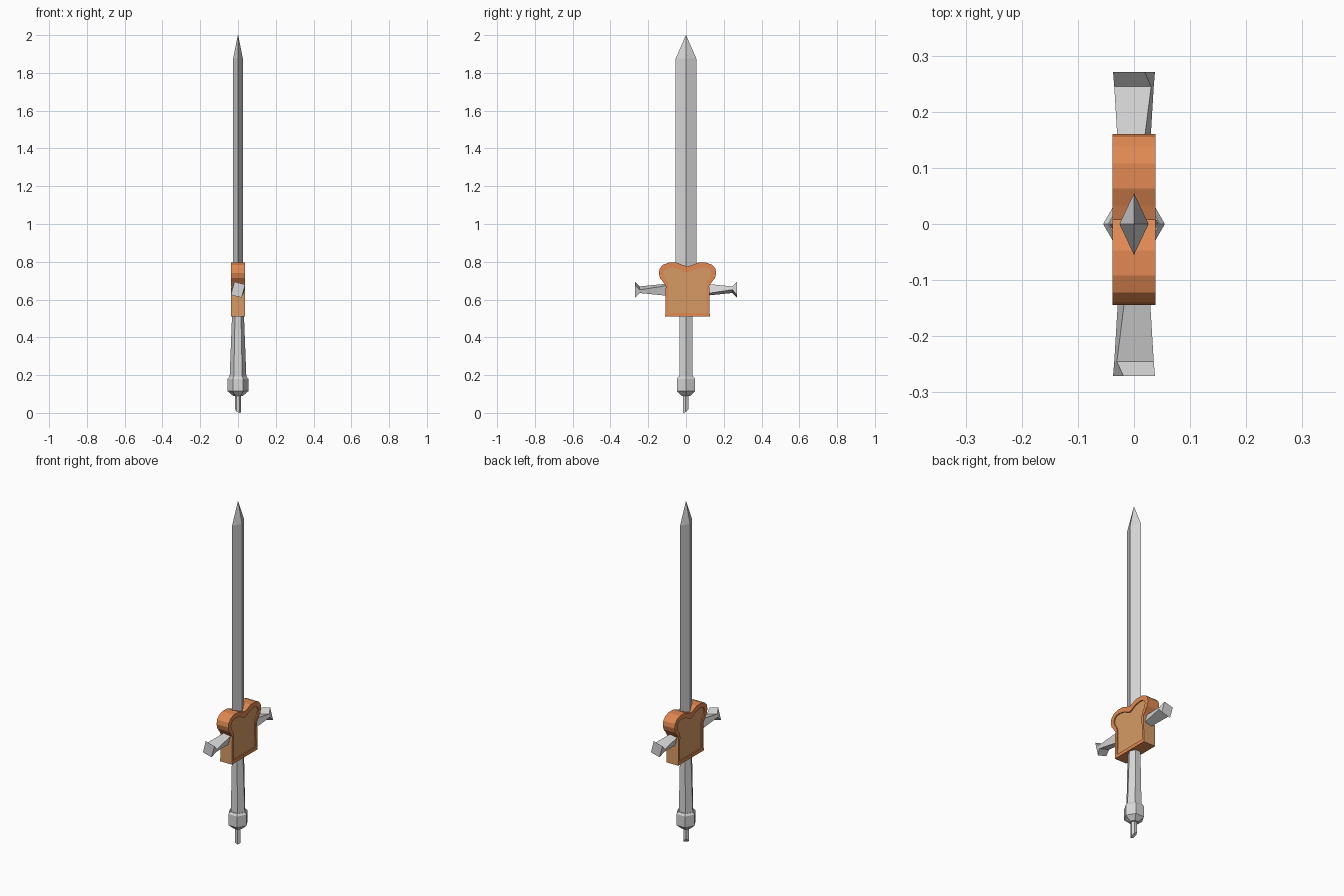
import bpy, bmesh, math
from mathutils import Vector

cube = bpy.data.objects.get("Cube")
if cube:
    bpy.data.objects.remove(cube, do_unlink=True)


def material(name, rgb):
    m = bpy.data.materials.new(name)
    m.use_nodes = True
    m.diffuse_color = (*rgb, 1)
    m.node_tree.nodes["Principled BSDF"].inputs["Base Color"].default_value = (*rgb, 1)
    return m


steel = material("steel grey", (0.68, 0.68, 0.68))
crust = material("crust orange", (0.75, 0.25, 0.085))
crumb = material("crumb tan", (0.67, 0.33, 0.13))


def loft(name, rings, mats, rule=None):
    """Skin a list of equal-length rings, cap both ends, colour faces by rule."""
    bm = bmesh.new()
    loops = [[bm.verts.new(p) for p in r] for r in rings]
    n = len(loops[0])
    for a, b in zip(loops, loops[1:]):
        for i in range(n):
            j = (i + 1) % n
            bm.faces.new((a[i], a[j], b[j], b[i]))
    bm.faces.new(loops[0][::-1])
    bm.faces.new(loops[-1])
    bmesh.ops.remove_doubles(bm, verts=bm.verts, dist=1e-5)
    bmesh.ops.recalc_face_normals(bm, faces=bm.faces)
    if rule:
        for f in bm.faces:
            f.material_index = rule(f)
    me = bpy.data.meshes.new(name)
    bm.to_mesh(me)
    bm.free()
    for m in mats:
        me.materials.append(m)
    ob = bpy.data.objects.new(name, me)
    bpy.context.collection.objects.link(ob)
    return ob


def diamond(rx, ry, z):
    return [(rx, 0, z), (0, ry, z), (-rx, 0, z), (0, -ry, z)]


def hexagon(rx, ry, z):
    # corners on the x axis, flat sides toward front and back
    return [(rx, 0, z), (rx / 2, ry, z), (-rx / 2, ry, z),
            (-rx, 0, z), (-rx / 2, -ry, z), (rx / 2, -ry, z)]


# Blade: diamond section with a pointed tip
loft("blade", [diamond(0.026, 0.055, 0.62), diamond(0.026, 0.055, 1.875),
               diamond(0.0008, 0.0008, 2.0)], [steel])

# Grip, widening downward
loft("grip", [hexagon(0.045, 0.035, 0.17), hexagon(0.03, 0.033, 0.56)], [steel])

# Pommel
loft("pommel", [hexagon(r, r * 0.866, z) for r, z in
                ((0.026, 0.09), (0.055, 0.115), (0.055, 0.18), (0.046, 0.192))], [steel])

# Pin under the pommel, cut off at a slant
pin_top = [(x, y - 0.002, 0.1) for x, y, _ in hexagon(0.017, 0.0147, 0)]
pin_end = [(x, y, max(0, 0.0145 + 0.7 * y - 0.5 * x)) for x, y, _ in pin_top]
loft("pommel_pin", [pin_end, pin_top], [steel])


# Guard arms: twisted rectangular section, pinched and then flared
def arm_ring(side, dist, a, b, tilt=math.radians(-15)):
    c, s = math.cos(tilt), math.sin(tilt)
    ring = []
    for u, v in ((a, b), (-a, b), (-a, -b), (a, -b)):
        x, z = u * c - v * s, u * s + v * c
        ring.append((-side * x, side * dist, 0.652 + z))
    return ring


for side, name in ((-1, "guard_arm_front"), (1, "guard_arm_back")):
    loft(name, [arm_ring(side, 0.09, 0.019, 0.029), arm_ring(side, 0.245, 0.034, 0.009),
                arm_ring(side, 0.271, 0.029, 0.036)], [steel])

# Bread slice guard: half outlines (y, z) from bottom corner up to the top notch
OUTER = [(0.118, 0.51), (0.115, 0.672), (0.128, 0.692), (0.145, 0.713), (0.152, 0.74),
         (0.147, 0.765), (0.13, 0.784), (0.10, 0.795), (0.055, 0.795), (0.025, 0.783),
         (0, 0.775)]
INNER = [(0.103, 0.53), (0.099, 0.672), (0.107, 0.697), (0.121, 0.716), (0.126, 0.738),
         (0.12, 0.757), (0.104, 0.767), (0.08, 0.769), (0.045, 0.762), (0.02, 0.748),
         (0, 0.74)]


def slice_ring(half, x):
    full = half + [(-y, z) for y, z in half[-2::-1]]
    return [Vector((x, y + 0.008, z)) for y, z in full]


def bread_colour(f):
    c = f.calc_center_median()
    flat_side = abs(f.normal.y) > 0.9 and c.z < 0.65 and abs(c.x) < 0.01
    recessed = abs(f.normal.x) > 0.9 and abs(c.x) < 0.035
    return 1 if flat_side or recessed else 0


X, DEEP = 0.038, 0.032
loft("bread_slice", [slice_ring(INNER, -DEEP), slice_ring(INNER, -X), slice_ring(OUTER, -X),
                     slice_ring(OUTER, X), slice_ring(INNER, X), slice_ring(INNER, DEEP)],
     [crust, crumb], bread_colour)
